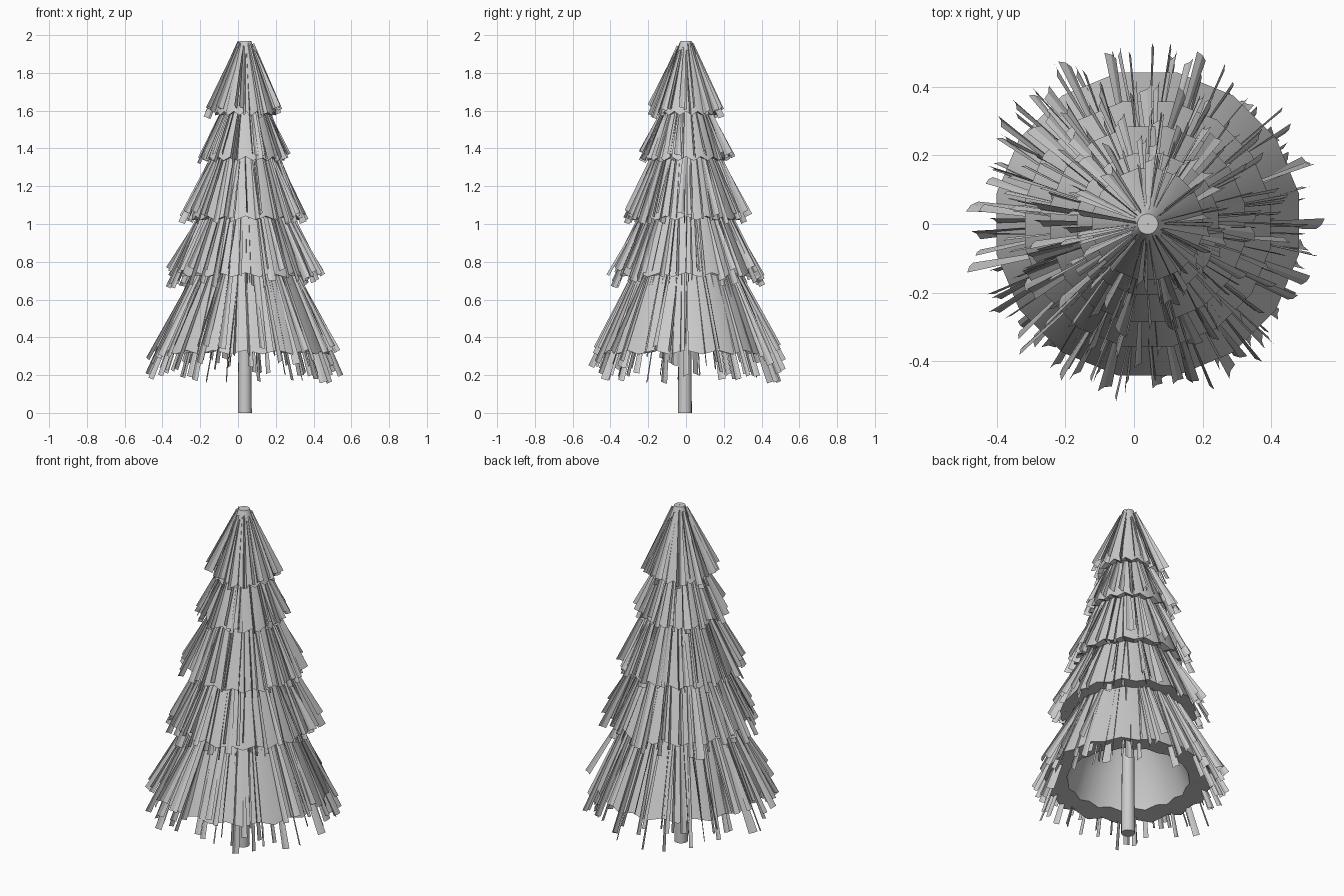
import bpy, bmesh, math, random
from mathutils import Vector

if "Cube" in bpy.data.objects:
    bpy.data.objects.remove(bpy.data.objects["Cube"])

random.seed(11)
CX, CY = 0.04, 0.0
SIDES = 16

# per tier: bottom z, bottom radius, top z, top radius, blade count, overhang below rim
TIERS = [
    (0.31, 0.45, 0.86, 0.22, 95, 0.15),
    (0.72, 0.365, 1.15, 0.19, 70, 0.06),
    (1.02, 0.29, 1.46, 0.13, 58, 0.02),
    (1.335, 0.21, 1.70, 0.08, 46, 0.015),
    (1.575, 0.165, 1.97, 0.03, 38, 0.015),
]


def add_object(name, bm, smooth=False):
    mesh = bpy.data.meshes.new(name)
    bm.to_mesh(mesh)
    bm.free()
    obj = bpy.data.objects.new(name, mesh)
    bpy.context.collection.objects.link(obj)
    if smooth:
        bpy.ops.object.select_all(action='DESELECT')
        obj.select_set(True)
        bpy.context.view_layer.objects.active = obj
        bpy.ops.object.shade_smooth_by_angle(angle=math.radians(35))
    return obj


def tier_profile(z0, r0, z1, r1):
    """Outer cone, flat underside and hollow inner dome; last value is waviness."""
    h = z1 - z0
    return [
        (0.001, z1, 0),
        (r1, z1, 0),
        (r1 + (r0 - r1) * 0.55, z0 + h * 0.48, 0),
        (r0, z0, 0.022),
        (r0 * 0.73, z0 + 0.01, 0.015),
        (r0 * 0.60, z0 + h * 0.35, 0),
        (r0 * 0.38, z0 + h * 0.62, 0),
        (0.001, z0 + h * 0.72, 0),
    ]


def build_tier(name, z0, r0, z1, r1):
    bm = bmesh.new()
    n = SIDES * 2
    rings = []
    for r, z, wave in tier_profile(z0, r0, z1, r1):
        ring = []
        for i in range(n):
            a = 2 * math.pi * (i + 1) / n
            mid = i % 2
            rr = r * (math.cos(math.pi / SIDES) if mid else 1)
            ring.append(bm.verts.new((CX + rr * math.cos(a), CY + rr * math.sin(a),
                                      z + wave * mid)))
        rings.append(ring)
    for a, b in zip(rings, rings[1:]):
        for i in range(n):
            j = (i + 1) % n
            bm.faces.new((a[i], b[i], b[j], a[j]))
    bmesh.ops.recalc_face_normals(bm, faces=bm.faces)
    add_object(name, bm, True)


def add_blade(bm, top, bottom, side, out, w):
    """Folded strip, narrow at the top and wide at the tip."""
    rows = []
    for p, s in ((top, 0.35), (bottom, 1.0)):
        rows.append([bm.verts.new(p - side * w * s), bm.verts.new(p + out * w * s * 0.25),
                     bm.verts.new(p + side * w * s)])
    for i in range(2):
        bm.faces.new((rows[0][i], rows[1][i], rows[1][i + 1], rows[0][i + 1]))


def build_blades(name, z0, r0, z1, r1, count, over):
    bm = bmesh.new()
    for k in range(count):
        a = 2 * math.pi * (k + random.uniform(-0.9, 0.9)) / count
        b = a + random.uniform(-0.06, 0.06)
        reach = r0 * random.uniform(0.98, 1.13) + 0.02 * (1 - math.cos(b)) * random.random()
        start = random.uniform(0.0, 0.25)
        rt = r1 + (r0 - r1) * start
        zt = z1 - (z1 - z0) * start + random.uniform(-0.01, 0.02)
        top = Vector((CX + rt * math.cos(a), CY + rt * math.sin(a), zt))
        zb = z0 + random.uniform(-over, 0.05)
        bottom = Vector((CX + reach * math.cos(b), CY + reach * math.sin(b), zb))
        axis = (bottom - top).normalized()
        tangent = Vector((-math.sin(a), math.cos(a), 0))
        normal = axis.cross(tangent).normalized()
        # blades mostly stand on edge, some lie flatter on the cone
        t = random.gauss(math.pi / 2, 0.6)
        side = tangent * math.cos(t) + normal * math.sin(t)
        add_blade(bm, top, bottom, side, axis.cross(side), random.uniform(0.012, 0.024))
    add_object(name, bm)


# Trunk
bm = bmesh.new()
bmesh.ops.create_cone(bm, cap_ends=True, segments=16, radius1=0.037, radius2=0.03, depth=0.8)
bmesh.ops.translate(bm, verts=bm.verts, vec=(CX - 0.004, CY - 0.006, 0.4))
add_object("trunk", bm, True)

# Foliage tiers with their needle blades
for i, (z0, r0, z1, r1, count, over) in enumerate(TIERS, 1):
    build_tier(f"foliage_tier_{i}", z0, r0, z1, r1)
    build_blades(f"needle_blades_{i}", z0, r0, z1, r1, count, over)
